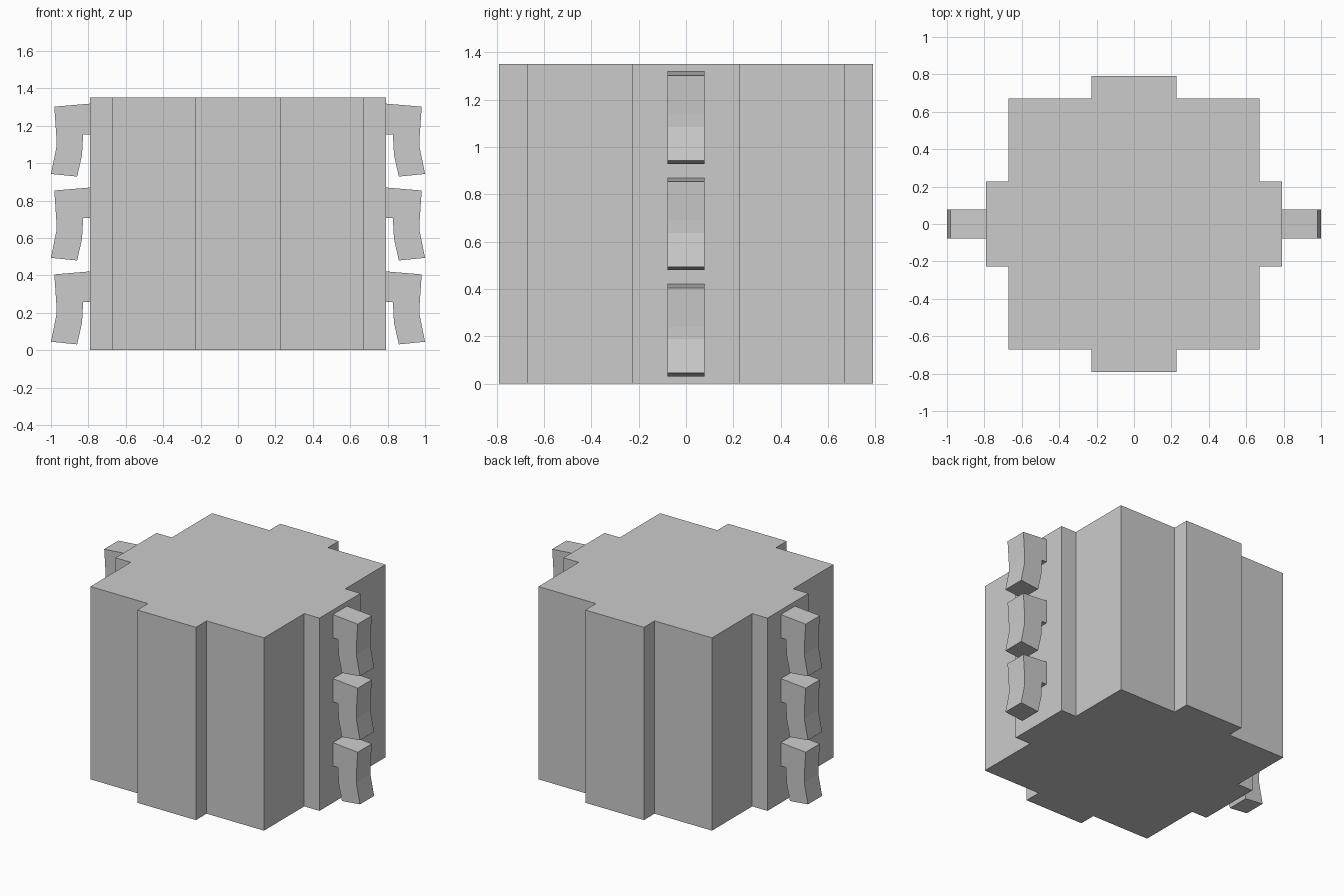
import bpy, bmesh

if "Cube" in bpy.data.objects:
    bpy.data.objects.remove(bpy.data.objects["Cube"])


def extrude_profile(name, points, to_3d, vec):
    """Make a solid by extruding a closed 2D profile along vec."""
    bm = bmesh.new()
    face = bm.faces.new([bm.verts.new(to_3d(a, b)) for a, b in points])
    res = bmesh.ops.extrude_face_region(bm, geom=[face])
    verts = [g for g in res["geom"] if isinstance(g, bmesh.types.BMVert)]
    bmesh.ops.translate(bm, verts=verts, vec=vec)
    bmesh.ops.recalc_face_normals(bm, faces=bm.faces)
    mesh = bpy.data.meshes.new(name)
    bm.to_mesh(mesh)
    bm.free()
    obj = bpy.data.objects.new(name, mesh)
    bpy.context.collection.objects.link(obj)
    return obj


# Body: square block with a raised panel on each of the four sides
S, P, W, H = 0.672, 0.79, 0.227, 1.35
quarter = [(S, -S), (S, -W), (P, -W), (P, W), (S, W)]
plan = []
for _ in range(4):
    plan += quarter
    quarter = [(-y, x) for x, y in quarter]
extrude_profile("body", plan, lambda x, y: (x, y, 0), (0, 0, H))

# Hooks: three drooping brackets on each of the left and right panels
hook = [(0.79, 0.421), (0.982, 0.405), (0.971, 0.24), (0.971, 0.188),
        (1.0, 0.045), (0.86, 0.031), (0.834, 0.146), (0.828, 0.257),
        (0.79, 0.257)]
for side, sign in (("right", 1), ("left", -1)):
    for i in range(3):
        ob = extrude_profile(f"{side}_hook_{i + 1}", hook,
                             lambda x, z: (sign * x, -0.078, z), (0, 0.156, 0))
        ob.location.z = i * 0.4485
